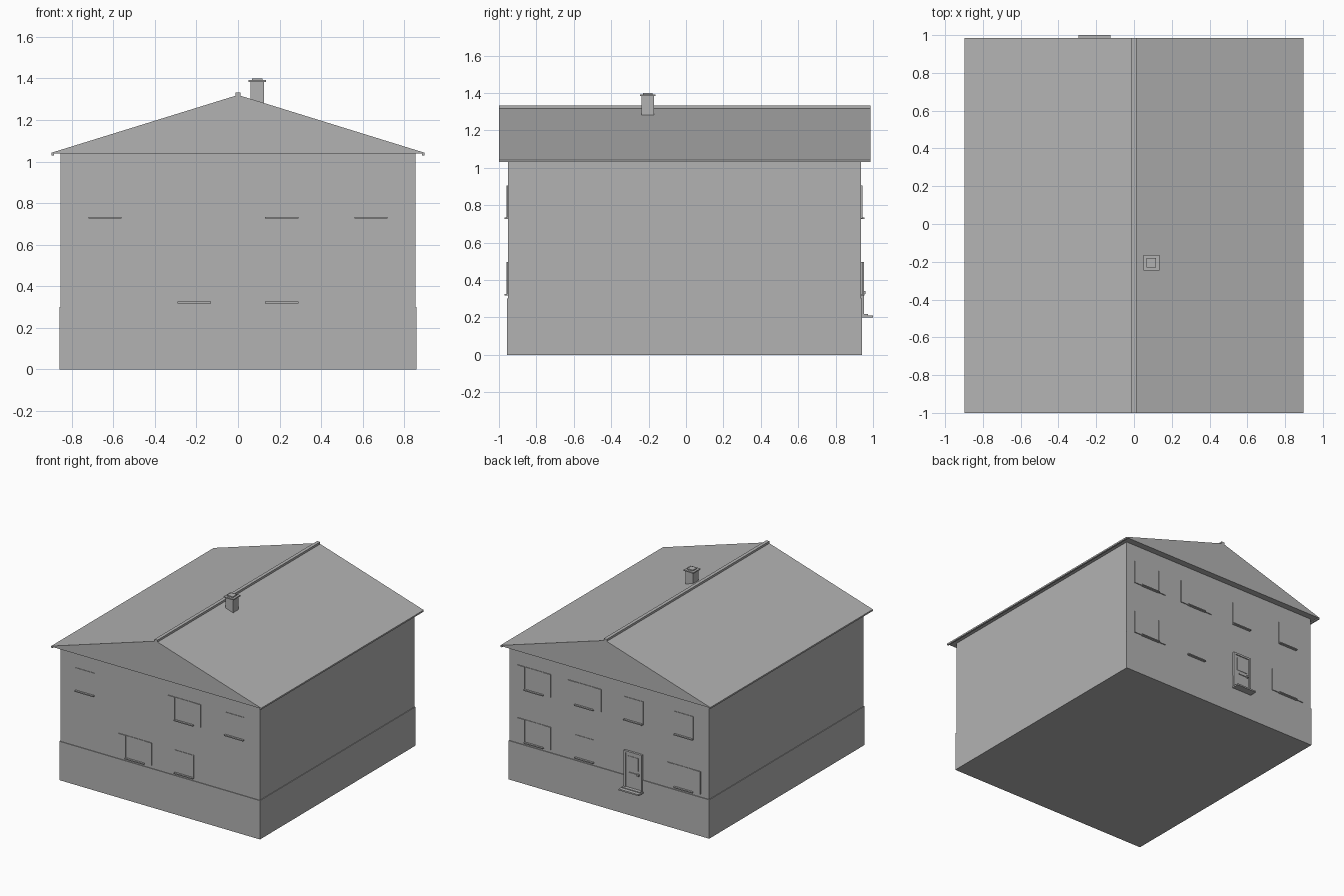
import bpy
import bmesh

cube = bpy.data.objects.get("Cube")
if cube:
    bpy.data.objects.remove(cube, do_unlink=True)

grey = bpy.data.materials.new("plain_grey")
grey.use_nodes = True
COLOUR = (0.45, 0.45, 0.45, 1)
grey.diffuse_color = COLOUR
grey.node_tree.nodes["Principled BSDF"].inputs["Base Color"].default_value = COLOUR


def finish(name, bm):
    bmesh.ops.recalc_face_normals(bm, faces=bm.faces)
    mesh = bpy.data.meshes.new(name)
    bm.to_mesh(mesh)
    bm.free()
    mesh.materials.append(grey)
    obj = bpy.data.objects.new(name, mesh)
    bpy.context.scene.collection.objects.link(obj)
    return obj


def box(name, xs, ys, zs):
    bm = bmesh.new()
    bmesh.ops.create_cube(bm, size=1)
    for v in bm.verts:
        v.co = [r[0] if c < 0 else r[1] for c, r in zip(v.co, (xs, ys, zs))]
    return finish(name, bm)


def prism(name, profile, y0, y1):
    bm = bmesh.new()
    face = bm.faces.new([bm.verts.new((x, y0, z)) for x, z in profile])
    out = bmesh.ops.extrude_face_region(bm, geom=[face])
    for v in out["geom"]:
        if isinstance(v, bmesh.types.BMVert):
            v.co.y = y1
    return finish(name, bm)


FRONT, BACK = -0.952, 0.936
ROOF_Y = (-1.0, 0.986)

# Walls and plinth
box("walls", (-0.853, 0.853), (FRONT, BACK), (0.3, 1.04))
box("plinth", (-0.858, 0.858), (FRONT - 0.005, BACK + 0.006), (0, 0.3))

# Gable roof, eave lips and ridge cap
prism("roof", [(-0.898, 1.038), (0.898, 1.038), (0.898, 1.042), (0, 1.32), (-0.898, 1.042)], *ROOF_Y)
for side, label in ((-1, "right"), (1, "left")):
    box(f"eave_lip_{label}", sorted((side * 0.885, side * 0.898)), ROOF_Y, (1.03, 1.04))
box("ridge_cap", (-0.013, 0.013), ROOF_Y, (1.305, 1.332))

# Chimney
CX, CY = 0.092, -0.205
for part, half, zs in (("shaft", 0.033, (1.275, 1.385)),
                       ("cap", 0.042, (1.383, 1.392)),
                       ("top", 0.025, (1.39, 1.4))):
    box(f"chimney_{part}", (CX - half, CX + half), (CY - half, CY + half), zs)


def window(wall, x, sill_z, shutters):
    face, out = (FRONT, -1) if wall == "front" else (BACK, 1)

    def plate(part, x0, x1, depth, z0, z1):
        ys = sorted((face - out * 0.01, face + out * depth))
        box(f"{wall}_{part}", (x0, x1), ys, (z0, z1))

    plate("window", x - 0.08, x + 0.08, 0.004, sill_z, sill_z + 0.175)
    plate("sill", x - 0.08, x + 0.08, 0.019, sill_z - 0.004, sill_z + 0.004)
    if shutters:
        for s in (-1, 1):
            a, b = sorted((x + s * 0.08, x + s * 0.142))
            plate("shutter", a, b, 0.007, sill_z, sill_z + 0.175)


# Windows: wall, centre, sill height, shutters
UP, LOW = 0.73, 0.322
for spec in (("front", -0.64, UP, False), ("front", 0.21, UP, True), ("front", 0.64, UP, False),
             ("front", -0.21, LOW, True), ("front", 0.21, LOW, False),
             ("back", 0.64, UP, True), ("back", 0.21, UP, True),
             ("back", -0.21, UP, False), ("back", -0.64, UP, False),
             ("back", 0.64, LOW, True), ("back", 0.21, LOW, False), ("back", -0.64, LOW, True)):
    window(*spec)

# Door with frame, glazed panel, handle and steps
DX = -0.21
box("door", (DX - 0.065, DX + 0.065), (BACK - 0.01, 0.946), (0.21, 0.48))
for s in (-1, 1):
    box("door_jamb", sorted((DX + s * 0.062, DX + s * 0.078)), (BACK - 0.01, 0.953), (0.21, 0.495))
box("door_lintel", (DX - 0.078, DX + 0.078), (BACK - 0.01, 0.953), (0.48, 0.495))
box("door_panel", (DX - 0.045, DX + 0.045), (0.94, 0.949), (0.36, 0.46))
box("door_rail", (DX - 0.045, DX + 0.03), (0.94, 0.952), (0.33, 0.336))
box("door_handle", (DX - 0.055, DX - 0.038), (0.94, 0.96), (0.325, 0.34))
box("door_step", (DX - 0.085, DX + 0.085), (BACK, 1.0), (0.2, 0.211))
box("door_threshold", (DX - 0.078, DX + 0.078), (BACK, 0.972), (0.21, 0.217))
